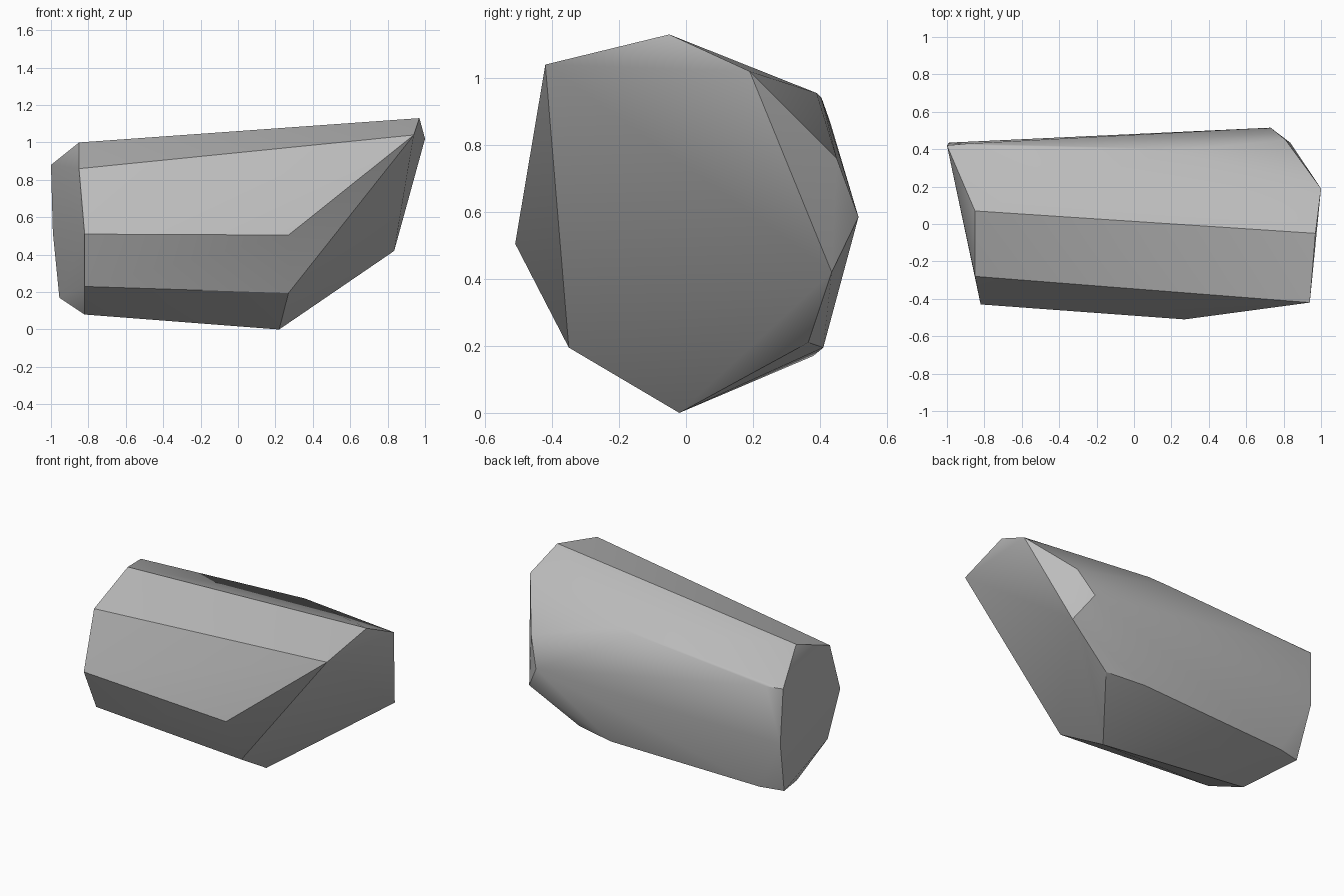
import bpy
import bmesh
import math

default_cube = bpy.data.objects.get("Cube")
if default_cube:
    bpy.data.objects.remove(default_cube, do_unlink=True)


def make_material(name, colour):
    material = bpy.data.materials.new(name)
    material.use_nodes = True
    material.diffuse_color = colour
    shader = material.node_tree.nodes["Principled BSDF"]
    shader.inputs["Base Color"].default_value = colour
    return material


def make_hull(name, corner_groups, material):
    """Wrap a tight convex skin around all the corner points."""
    bm = bmesh.new()
    for group in corner_groups:
        for corner in group:
            bm.verts.new(corner)
    hull = bmesh.ops.convex_hull(bm, input=bm.verts[:])
    inside = {v for v in hull["geom_interior"] if isinstance(v, bmesh.types.BMVert)}
    bmesh.ops.delete(bm, geom=list(inside), context="VERTS")
    bmesh.ops.recalc_face_normals(bm, faces=bm.faces[:])

    mesh = bpy.data.meshes.new(name)
    bm.to_mesh(mesh)
    bm.free()
    mesh.materials.append(material)
    obj = bpy.data.objects.new(name, mesh)
    bpy.context.collection.objects.link(obj)
    return obj


# Blunt end, going around its outline
blunt_end = [
    (-.85, .07, 1), (-.85, -.28, .86), (-.82, -.43, .51), (-.82, -.3, .23),
    (-.82, .02, .08), (-.955, .345, .17), (-.99, .435, .52), (-1, .42, .88),
]

# Slanted end, from the top ridge down to the lowest point
slanted_end = [
    (.97, -.05, 1.13), (.94, -.42, 1.04), (.27, -.51, .505), (.27, -.35, .195),
    (.22, -.02, 0), (.835, .435, .42), (1, .19, 1.02),
]

# Chipped corners along the back
back_chips = [
    (.73, .515, .585), (.81, .45, .76), (.21, .39, .955), (.08, .405, .94),
    (-.885, .43, .87), (.26, .41, .195), (.52, .365, .21), (-.8, .38, .17),
]

stone_grey = make_material("stone grey", (.5, .5, .5, 1))
rock = make_hull("rock", [blunt_end, slanted_end, back_chips], stone_grey)

# Soft shading with crisp main edges
bpy.ops.object.select_all(action="DESELECT")
rock.select_set(True)
bpy.context.view_layer.objects.active = rock
bpy.ops.object.shade_smooth_by_angle(angle=math.radians(30))
